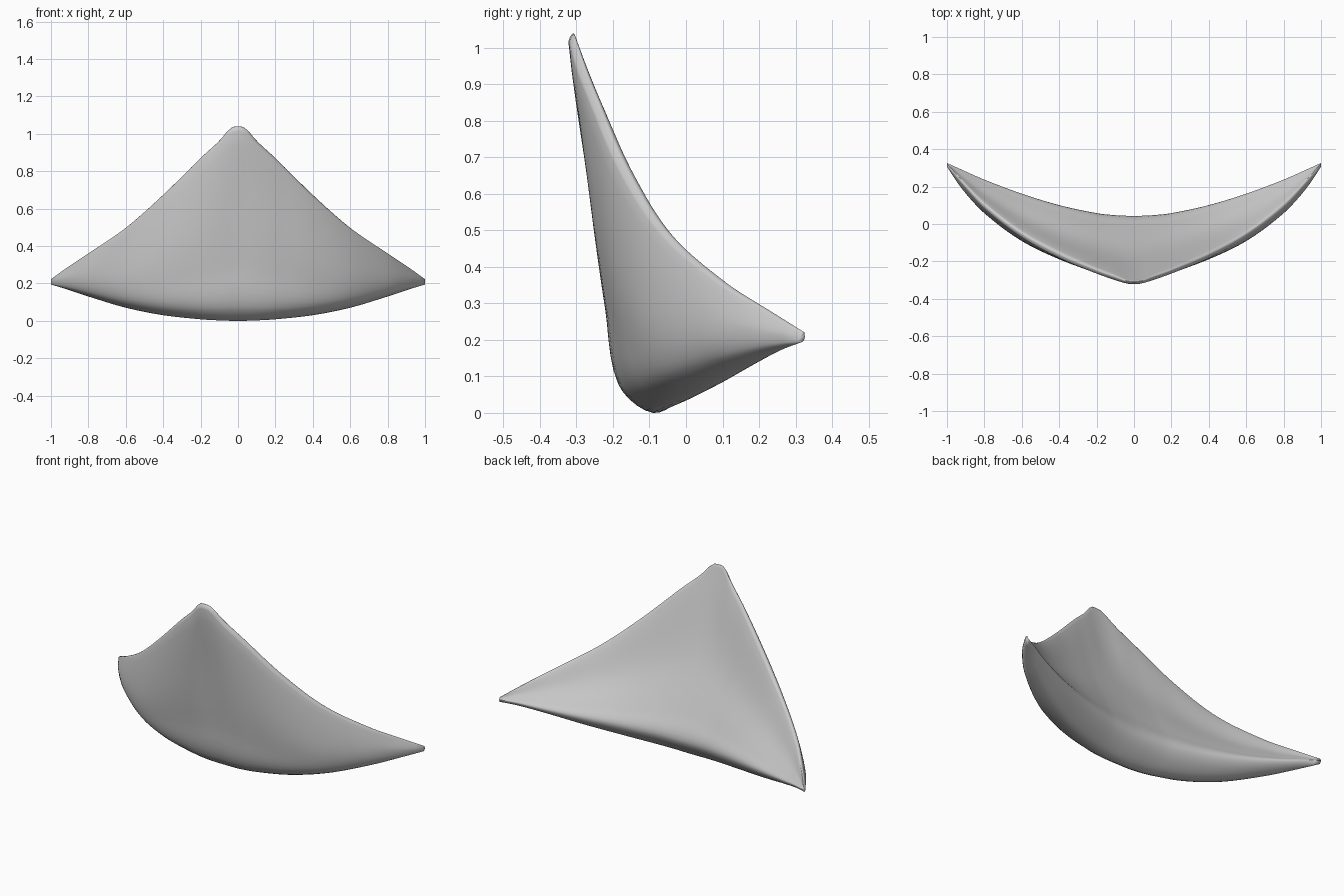
import bpy, bmesh

if "Cube" in bpy.data.objects:
    bpy.data.objects.remove(bpy.data.objects["Cube"])

# Section keys: x, top z, ridge front y, ridge back y, mid front y, low front y,
# bottom y, bottom z, rear y, rear z
KEYS = [
    (0.00, 1.04, -.322, -.295, -.268, -.222, -.09, .000, .043, .130),
    (0.04, 1.03, -.318, -.291, -.267, -.222, -.09, .000, .044, .130),
    (0.10, .962, -.300, -.265, -.262, -.219, -.088, .002, .047, .131),
    (0.20, .870, -.265, -.228, -.245, -.208, -.075, .008, .058, .132),
    (0.40, .673, -.182, -.142, -.187, -.165, -.025, .030, .101, .138),
    (0.60, .497, -.070, -.035, -.090, -.083, .055, .070, .162, .152),
    (0.80, .360, .085, .115, .060, .062, .165, .130, .237, .178),
    (0.92, .280, .215, .235, .190, .192, .250, .170, .290, .200),
    (1.00, .222, .310, .324, .306, .308, .318, .194, .326, .210),
]
N, SUB = 72, 5


def hermite(a, b, ta, tb, t):
    t2, t3 = t * t, t ** 3
    return (a * (2*t3 - 3*t2 + 1) + ta * (t3 - 2*t2 + t)
            + b * (3*t2 - 2*t3) + tb * (t3 - t2))


def sample(x, col):
    """Smooth value of one key column at |x|."""
    x = abs(x)
    k = len(KEYS) - 1
    i = max(j for j in range(k) if KEYS[j][0] <= x + 1e-9)

    def slope(j):
        if j == 0:
            return 0
        a, b = KEYS[j - 1], KEYS[min(j + 1, k)]
        return (b[col] - a[col]) / (b[0] - a[0])
    h = KEYS[i + 1][0] - KEYS[i][0]
    return hermite(KEYS[i][col], KEYS[i + 1][col], slope(i) * h, slope(i + 1) * h,
                   (x - KEYS[i][0]) / h)


def mix(a, b, t):
    return a + (b - a) * t


def dist(a, b):
    return max(1e-6, ((a[0] - b[0])**2 + (a[1] - b[1])**2) ** .5)


def section(x):
    """Closed smooth y-z outline of the body at x."""
    zt, yf, yr, ym, yl, yb, zb, yR, zR = (sample(x, c) for c in range(1, 10))
    h = zt - zb
    bulge = .018 * min(1, h / .6)
    pts = [
        (mix(yf, yr, .5), zt),
        (yf, zt - .025 * h),
        (ym, zt - .40 * h),
        (yl, zb + .28 * h),
        (mix(yb, yl, .72), zb + .075 * h),
        (yb, zb),
        (mix(yb, yR, .66), mix(zb, zR, .38)),
        (yR, zR),
        (mix(yR, yr, .16), mix(zR, zt, .14)),
        (mix(yR, yr, .56) - bulge, mix(zR, zt, .5)),
        (yr, zt - .035 * h),
    ]
    n, out = len(pts), []
    for i in range(n):
        p, q, r, s = (pts[(i + d) % n] for d in (-1, 0, 1, 2))
        d0, d1, d2 = dist(p, q), dist(q, r), dist(r, s)
        for k in range(SUB):
            # tangents follow the longer neighbour, so the faces stay flat
            out.append((x, *(hermite(q[c], r[c],
                                     (r[c] - p[c]) / (d0 + d1) * d1,
                                     (s[c] - q[c]) / (d1 + d2) * d1,
                                     k / SUB) for c in (0, 1))))
    return out


# Curved triangular body, lofted from tip to tip
bm = bmesh.new()
rings = [[bm.verts.new(p) for p in section(-1 + 2 * i / N)] for i in range(N + 1)]
for a, b in zip(rings, rings[1:]):
    m = len(a)
    for j in range(m):
        bm.faces.new((a[j], a[(j + 1) % m], b[(j + 1) % m], b[j]))
bm.faces.new(rings[0])
bm.faces.new(rings[-1][::-1])
bmesh.ops.recalc_face_normals(bm, faces=bm.faces)
mesh = bpy.data.meshes.new("curved_triangle_body")
bm.to_mesh(mesh)
bm.free()
body = bpy.data.objects.new("curved_triangle_body", mesh)
bpy.context.collection.objects.link(body)
for f in mesh.polygons:
    f.use_smooth = True
